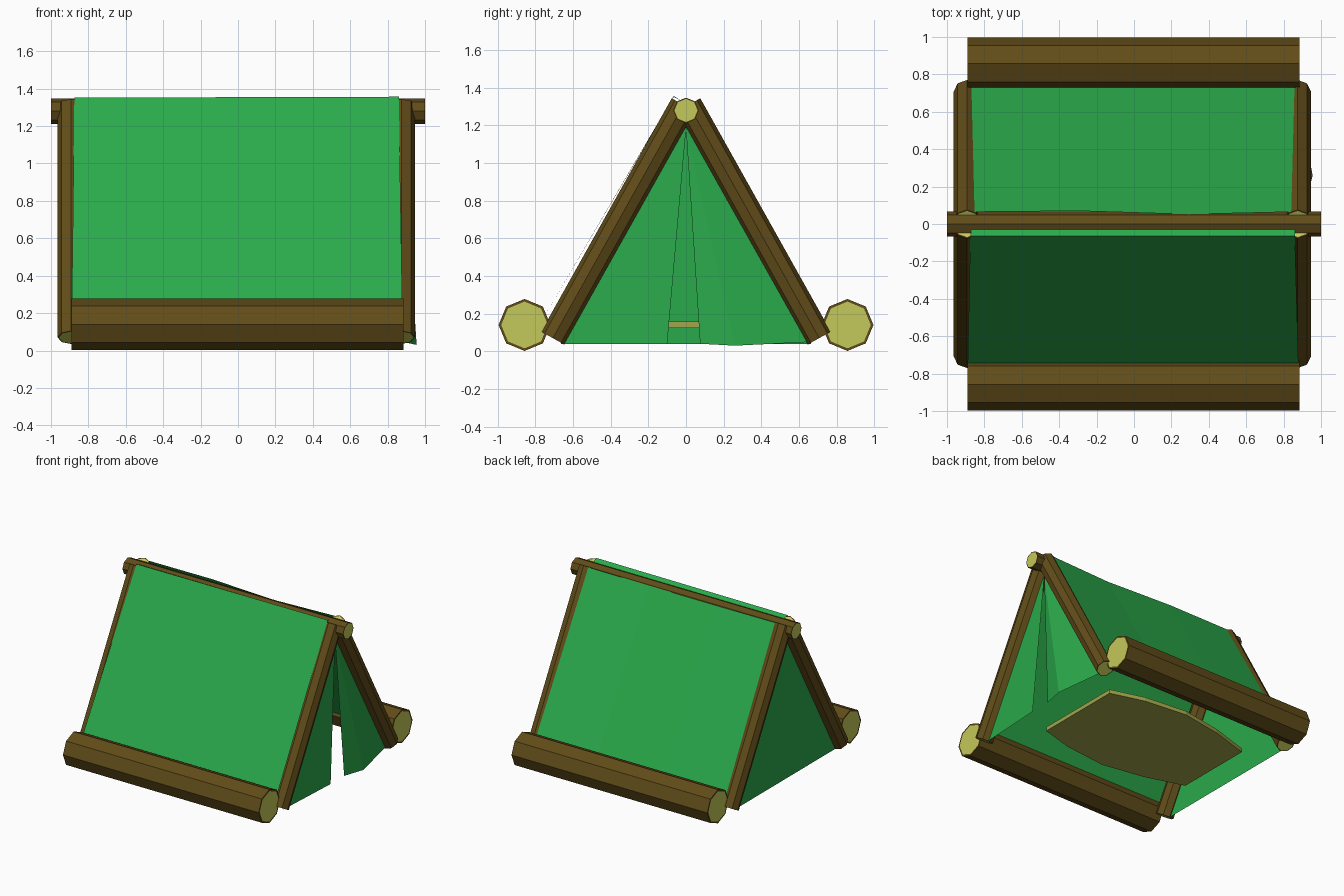
import bpy, bmesh, math
from mathutils import Vector

if "Cube" in bpy.data.objects:
    bpy.data.objects.remove(bpy.data.objects["Cube"])


def material(name, rgb):
    m = bpy.data.materials.new(name)
    m.diffuse_color = (*rgb, 1)
    m.use_nodes = True
    m.node_tree.nodes["Principled BSDF"].inputs["Base Color"].default_value = m.diffuse_color
    return m


BARK = material("bark", (0.12, 0.073, 0.01))
WOOD = material("cut_wood", (0.55, 0.58, 0.10))
CANVAS = material("canvas", (0.023, 0.40, 0.07))
MAT = material("mat_cloth", (0.36, 0.38, 0.07))


def finish(name, bm, mats):
    me = bpy.data.meshes.new(name)
    bm.normal_update()
    bm.to_mesh(me)
    bm.free()
    for m in mats:
        me.materials.append(m)
    ob = bpy.data.objects.new(name, me)
    bpy.context.collection.objects.link(ob)
    return ob


def log(name, a, b, r, side, n=8):
    """Octagonal log from a to b with a pale cut face inset in each end."""
    a, b, u = Vector(a), Vector(b), Vector(side)
    v = (b - a).normalized().cross(u)
    bm = bmesh.new()
    rings = []
    for c in (a, b):
        rings.append([bm.verts.new(c + r * (u * math.cos(t) + v * math.sin(t)))
                      for t in (2 * math.pi * i / n for i in range(n))])
    for i in range(n):
        j = (i + 1) % n
        bm.faces.new((rings[0][i], rings[0][j], rings[1][j], rings[1][i]))
    caps = [bm.faces.new(rings[0][::-1]), bm.faces.new(rings[1])]
    bm.normal_update()
    bmesh.ops.inset_individual(bm, faces=caps, thickness=r * 0.1)
    for f in caps:
        f.material_index = 1
    return finish(name, bm, [BARK, WOOD])


def sheet(name, rows):
    """Thin canvas made of quads between rows of points."""
    bm = bmesh.new()
    vs = [[bm.verts.new(p) for p in row] for row in rows]
    for p, q in zip(vs, vs[1:]):
        for i in range(len(p) - 1):
            bm.faces.new((p[i], p[i + 1], q[i + 1], q[i]))
    return finish(name, bm, [CANVAS])


def panel(name, points, faces):
    bm = bmesh.new()
    vs = [bm.verts.new(p) for p in points]
    for f in faces:
        bm.faces.new([vs[i] for i in f])
    return finish(name, bm, [CANVAS])


# Ridge pole
log("ridge_pole", (-1, 0, 1.28), (1, 0, 1.28), 0.068, (0, 1, 0))

# Base logs and slanted frame poles, mirrored front/back
for s, side in ((-1, "front"), (1, "back")):
    log(side + "_base_log", (-0.89, s * 0.858, 0.14), (0.885, s * 0.858, 0.14),
        0.138, (0, 1, 0))
    for x, end in ((-0.893, "left"), (0.875, "right")):
        log(f"{side}_{end}_pole", (x, s * 0.708, 0.07), (x, s * 0.014, 1.31),
            0.071, (1, 0, 0))

# Front roof canvas, with its top edge folded over the ridge
sheet("front_roof", [
    [(-0.89, -0.785, 0.13), (0.88, -0.785, 0.13)],
    [(-0.875, -0.065, 1.352), (-0.5, -0.065, 1.348), (0.45, -0.065, 1.352), (0.86, -0.065, 1.357)][::3],
    [(-0.87, -0.03, 1.335), (0.86, -0.03, 1.335)],
])

# Back roof canvas, slightly wavy at the ridge
xs = (-0.87, -0.3, 0.3, 0.86)
sheet("back_roof", [
    [(x, 0.765, 0.10) for x in xs],
    [(x * 0.98, y, z) for x, y, z in zip(xs, (0.065, 0.07, 0.052, 0.065),
                                         (1.335, 1.335, 1.325, 1.335))],
])

# Closed left end wall
panel("left_wall", [(-0.9, -0.665, 0.04), (-0.9, 0.665, 0.04), (-0.9, 0, 1.24)],
      [(0, 2, 1)])

# Two door flaps at the right end, one folded outward
panel("front_door_flap", [(0.88, -0.665, 0.04), (0.91, -0.10, 0.04), (0.88, 0, 1.18),
                          (0.88, -0.03, 1.23)], [(0, 1, 2), (0, 2, 3)])
panel("back_door_flap", [(0.88, 0.665, 0.05), (0.955, 0.26, 0.03), (0.91, 0.075, 0.04),
                         (0.88, 0, 1.18), (0.88, 0.03, 1.23)],
      [(1, 3, 2), (0, 3, 1), (0, 4, 3)])

# Sleeping mat with bulging long sides
bm = bmesh.new()
edge = [(0.55, 0.37), (0.27, 0.45), (-0.1, 0.49), (-0.45, 0.43), (-0.78, 0.33)]
outline = edge + [(x, -y) for x, y in reversed(edge)]
f = bm.faces.new([bm.verts.new((x, y, 0.125)) for x, y in outline])
top = bmesh.ops.extrude_face_region(bm, geom=[f], use_keep_orig=True)["geom"]
bmesh.ops.translate(bm, vec=(0, 0, 0.033),
                    verts=[g for g in top if isinstance(g, bmesh.types.BMVert)])
bmesh.ops.recalc_face_normals(bm, faces=bm.faces)
finish("sleeping_mat", bm, [MAT])
